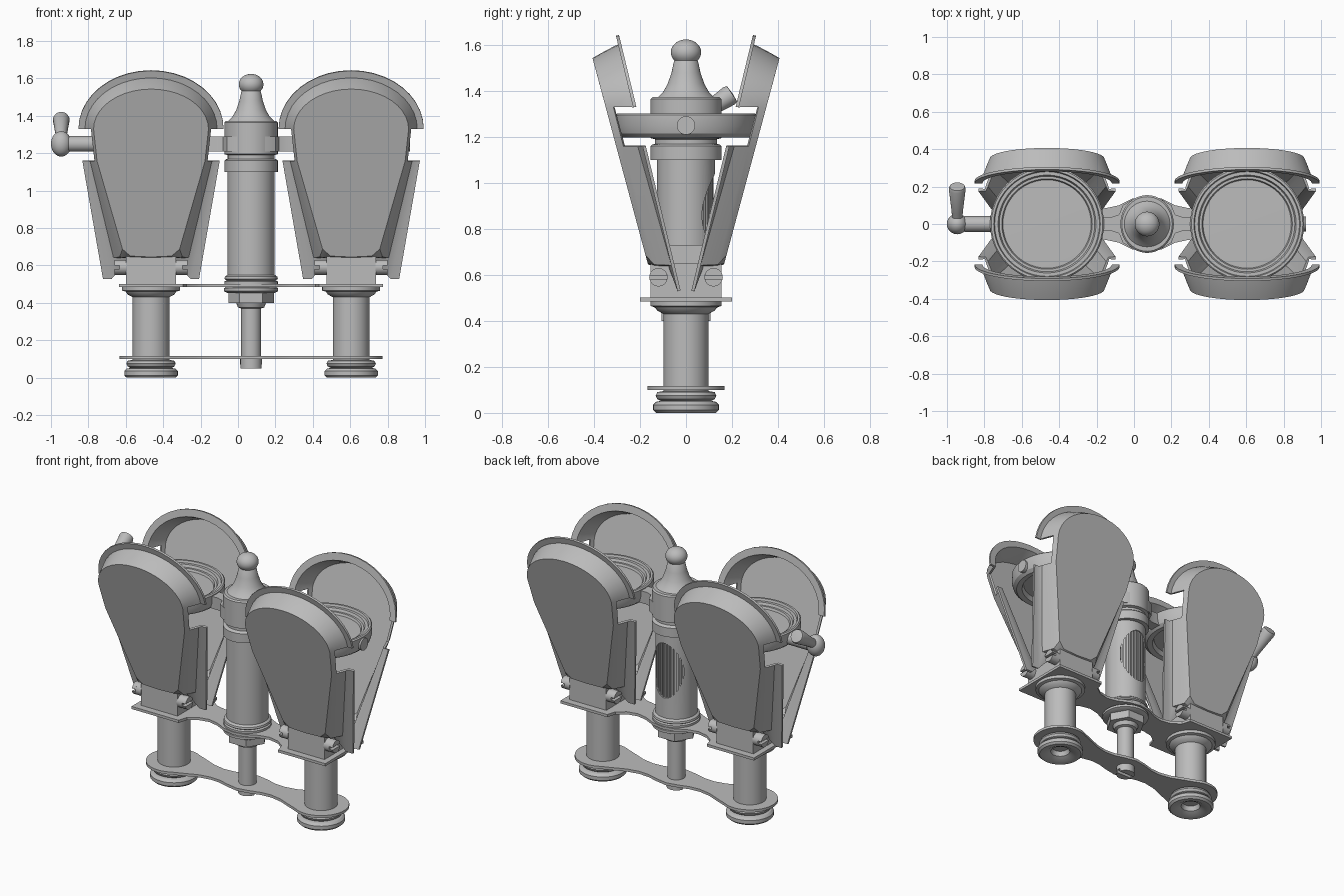
import bpy, bmesh, math
from mathutils import Matrix, Vector

cube = bpy.data.objects.get("Cube")
if cube:
    bpy.data.objects.remove(cube)

grey = bpy.data.materials.new("plain grey")
grey.use_nodes = True
grey.diffuse_color = (0.5, 0.5, 0.5, 1)
grey.node_tree.nodes["Principled BSDF"].inputs["Base Color"].default_value = (0.5, 0.5, 0.5, 1)

MID = 0.07            # x of the central column
HALF = 0.535          # distance from column to each barrel
SIDES = {"right": MID - HALF, "left": MID + HALF}
parts = []


def finish(name, bm, matrix=None):
    bmesh.ops.remove_doubles(bm, verts=bm.verts, dist=1e-5)
    bmesh.ops.recalc_face_normals(bm, faces=bm.faces)
    mesh = bpy.data.meshes.new(name)
    bm.to_mesh(mesh)
    bm.free()
    mesh.materials.append(grey)
    obj = bpy.data.objects.new(name, mesh)
    if matrix:
        obj.matrix_world = matrix
    bpy.context.collection.objects.link(obj)
    parts.append(obj)
    return obj


def aim(start, direction):
    """Matrix that puts local z along a direction."""
    turn = Vector(direction).to_track_quat('Z', 'Y').to_matrix().to_4x4()
    return Matrix.Translation(start) @ turn


def lathe(name, profile, matrix, steps=48):
    bm = bmesh.new()
    verts = [bm.verts.new((r, 0, z)) for r, z in profile]
    edges = [bm.edges.new(pair) for pair in zip(verts, verts[1:])]
    bmesh.ops.spin(bm, geom=verts + edges, axis=(0, 0, 1), cent=(0, 0, 0),
                   angle=math.tau, steps=steps, use_duplicate=False)
    return finish(name, bm, matrix)


def prism(name, outline, z0, z1, matrix):
    bm = bmesh.new()
    face = bm.faces.new([bm.verts.new((x, y, z0)) for x, y in outline])
    top = bmesh.ops.extrude_face_region(bm, geom=[face])["geom"]
    bmesh.ops.translate(bm, vec=(0, 0, z1 - z0),
                        verts=[v for v in top if isinstance(v, bmesh.types.BMVert)])
    return finish(name, bm, matrix)


def box(name, x, y, z0, z1, at):
    return prism(name, [(-x, -y), (x, -y), (x, y), (-x, y)], z0, z1, Matrix.Translation(at))


def four_way(quarter):
    """Mirror a quarter outline, running from the y axis outward, into a closed one."""
    half = quarter + [(x, -y) for x, y in reversed(quarter) if y > 0]
    return half + [(-x, y) for x, y in reversed(half) if x > 0]


def arc(cx, cy, rx, ry, a0, a1, n):
    return [(cx + rx * math.cos(math.radians(a0 + (a1 - a0) * i / n)),
             cy + ry * math.sin(math.radians(a0 + (a1 - a0) * i / n))) for i in range(n + 1)]


def slotted_screw(name, matrix, r, depth):
    lathe(name + "_base", [(0, 0), (r, 0), (r, depth * 0.6), (0, depth * 0.6)], matrix, 24)
    for k in (0, 180):
        half = arc(0, 0, r, r, 12 + k, 168 + k, 12)
        prism(name + "_head", half, depth * 0.6, depth, matrix)


def shell(name, x, side):
    """Flared cover: flat panel, side wall with a notch, and a lip around the rim."""
    panel = [(0, 0.65), (0.11, 0.655), (0.15, 0.69), (0.285, 1.16)]
    wall = [(0, 0.62), (0.13, 0.62), (0.21, 0.53), (0.33, 1.16)]
    lip = [(0, 0.61), (0.13, 0.61), (0.257, 0.53), (0.367, 1.16)]
    panel += arc(0, 1.33, 0.303, 0.21, 0, 90, 10)
    wall += arc(0, 1.33, 0.35, 0.27, 0, 90, 10)
    lip += arc(0, 1.33, 0.388, 0.312, 0, 90, 10)

    def panel_y(z): return 0.16 + 0.27 * (z - 0.65)
    def rim_y(z): return 0.03 + 0.241 * (z - 0.53)

    bm = bmesh.new()
    for s in (1, -1):
        rows = []
        for f in (0, 0.25, 0.8, 1):
            row = []
            for (pu, pz), (wu, wz) in zip(panel, wall):
                z = pz + (wz - pz) * f
                y = panel_y(pz) + (rim_y(wz) - panel_y(pz)) * f
                row.append((s * (pu + (wu - pu) * f), y * side, z if f == 1 else max(z, 0.645)))
            rows.append(row)
        rows.append([(s * u, rim_y(z) * side, z) for u, z in lip])
        grid = [[bm.verts.new(p) for p in row] for row in rows]
        for r in range(4):
            for c in range(len(panel) - 1):
                if (c == 3 and r > 0) or (r == 3 and c < 2):
                    continue          # side notch, and no lip along the bottom
                bm.faces.new((grid[r][c], grid[r][c + 1], grid[r + 1][c + 1], grid[r + 1][c]))
        bm.faces.new(grid[0])
    for v in [v for v in bm.verts if not v.link_faces]:
        bm.verts.remove(v)
    obj = finish(name, bm, Matrix.Translation((x, 0, 0)))
    thick = obj.modifiers.new("thickness", 'SOLIDIFY')
    thick.thickness, thick.offset = 0.014, 0


# Barrels: feet, tubes, hinge blocks, lens rings and covers
tube = [(0, 0.05), (0.05, 0.05), (0.06, 0.02), (0.1, 0.0), (0.13, 0.0), (0.143, 0.012), (0.143, 0.035),
        (0.13, 0.048), (0.11, 0.052), (0.125, 0.06), (0.132, 0.075), (0.125, 0.09), (0.098, 0.095),
        (0.098, 0.43), (0.125, 0.445), (0.135, 0.46), (0.155, 0.465), (0.155, 0.487), (0, 0.487)]
ring = [(0, 1.23), (0.23, 1.23), (0.24, 1.2), (0.275, 1.197), (0.295, 1.215), (0.305, 1.25),
        (0.305, 1.295), (0.298, 1.302), (0.285, 1.302), (0.28, 1.288), (0.262, 1.288),
        (0.255, 1.272), (0.242, 1.272), (0.236, 1.258), (0, 1.262)]
for label, x in SIDES.items():
    here = Matrix.Translation((x, 0, 0))
    lathe(label + "_tube", tube, here)
    lathe(label + "_lens_ring", ring, here)
    box(label + "_hinge_block", 0.133, 0.155, 0.5, 0.65, (x, 0, 0))
    box(label + "_hinge_stub", 0.1, 0.07, 0.65, 0.73, (x, 0, 0))
    for place, side in (("front", -1), ("back", 1)):
        shell(f"{label}_{place}_cover", x, side)
        for s in (-1, 1):
            spot = (x + s * 0.13, side * 0.12, 0.59)
            slotted_screw(f"{label}_{place}_screw", aim(spot, (s, 0, 0)), 0.04, 0.065)

# Connecting plates and bridge arms
middle = Matrix.Translation((MID, 0, 0))
upper = [(0, 0.15), (0.08, 0.135), (0.15, 0.1), (0.22, 0.085), (0.29, 0.1), (0.345, 0.14),
         (0.363, 0.2), (0.705, 0.2)]
lower = [(0, 0.11), (0.08, 0.095), (0.15, 0.075), (0.22, 0.07), (0.3, 0.085), (0.38, 0.118)]
lower += arc(HALF, 0, 0.168, 0.168, 120, 0, 16)
arms = [(0, 0.15), (0.08, 0.13), (0.13, 0.1), (0.15, 0.05), (0.19, 0.037), (0.26, 0.037)]
prism("upper_plate", four_way(upper), 0.485, 0.502, middle)
prism("lower_plate", four_way(lower), 0.1, 0.117, middle)
prism("bridge_arms", four_way(arms), 1.21, 1.29, middle)

# Central column with an oval window onto a ribbed wheel
body = lathe("column_body", [(0, 0.5), (0.143, 0.5), (0.143, 0.515), (0.13, 0.52), (0.143, 0.528),
                             (0.14, 0.54), (0.126, 0.55), (0.126, 1.1), (0, 1.1)], middle, 64)
cutter = prism("window_cutter", arc(0, 0, 0.105, 0.18, 0, 354, 59), 0, 0.2,
               aim((MID, 0, 0.86), (0, 1, 0)))
parts.remove(cutter)
cutter.hide_render = True
cut = body.modifiers.new("window", 'BOOLEAN')
cut.operation, cut.object, cut.solver = 'DIFFERENCE', cutter, 'EXACT'
ribs = []
for i in range(36):
    for step, r in ((0, 0.119), (0.5, 0.119), (0.55, 0.108), (0.95, 0.108)):
        a = math.tau * (i + step) / 36
        ribs.append((r * math.cos(a), r * math.sin(a)))
prism("ribbed_wheel", ribs, 0.62, 1.08, middle)

oval = middle @ Matrix.Diagonal((1, 1.08, 1, 1))
lathe("column_cap", [(0, 1.1), (0.143, 1.1), (0.143, 1.16), (0.136, 1.167), (0.125, 1.17),
                     (0.125, 1.19), (0.143, 1.195), (0.143, 1.365), (0.135, 1.373), (0, 1.373)], oval)
finial = [(0, 1.37), (0.125, 1.37), (0.1, 1.395), (0.08, 1.43), (0.063, 1.48), (0.052, 1.53)]
finial += arc(0, 1.568, 0.066, 0.056, -40, 90, 12)
lathe("finial", finial, middle)

# Stem, nut and bottom screw
lathe("stem_collar", [(0, 0.45), (0.125, 0.452), (0.145, 0.462), (0.145, 0.478), (0.13, 0.487),
                      (0, 0.487)], middle)
prism("hex_nut", arc(0, 0, 0.122, 0.122, 0, 300, 5), 0.4, 0.453, middle)
lathe("stem", [(0, 0.08), (0.053, 0.08), (0.053, 0.37), (0.07, 0.375), (0.08, 0.4), (0, 0.4)], middle, 32)
slotted_screw("stem_screw", aim((MID, 0, 0.1), (0, 0, -1)), 0.058, 0.05)

# Crank knob on the right, and a small pivot stub on the left
edge = SIDES["right"] - 0.29
lathe("crank_rod", [(0, 0), (0.042, 0), (0.042, 0.15), (0, 0.15)], aim((edge, 0, 1.25), (-1, 0, 0)), 24)
lathe("crank_knob", arc(0, 0, 0.055, 0.068, -90, 90, 16), Matrix.Translation((-0.945, 0, 1.25)), 32)
lathe("crank_handle", [(0, 0), (0.026, 0), (0.03, 0.08), (0.045, 0.225), (0.04, 0.24), (0, 0.243)],
      aim((-0.945, 0, 1.255), (0, 0.83, 0.55)), 32)
lathe("pivot_stub", [(0, 0), (0.04, 0), (0.04, 0.025), (0, 0.025)],
      aim((SIDES["left"] + 0.29, 0, 1.25), (1, 0, 0)), 24)

# Apply modifiers and shade smooth with sharp edges kept
bpy.ops.object.select_all(action='DESELECT')
for obj in parts:
    obj.select_set(True)
bpy.context.view_layer.objects.active = parts[0]
bpy.ops.object.convert(target='MESH')
bpy.ops.object.shade_smooth_by_angle(angle=math.radians(30))
bpy.data.objects.remove(cutter)
